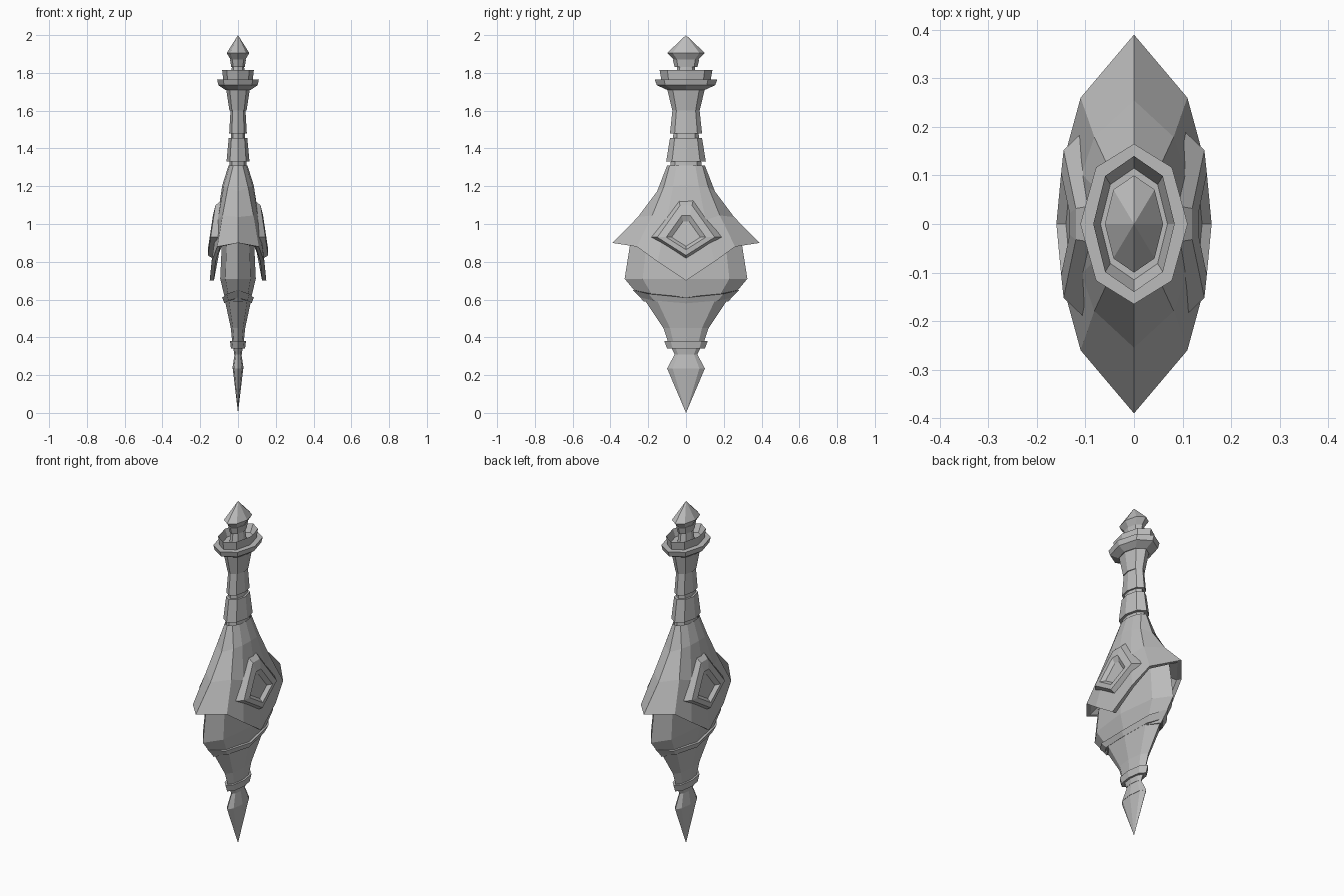
import bpy
import bmesh
from math import sin, cos, pi
from mathutils import Matrix, Vector

cube = bpy.data.objects.get("Cube")
if cube:
    bpy.data.objects.remove(cube)

stone = bpy.data.materials.new("plain grey")
stone.use_nodes = True
grey = (0.5, 0.5, 0.5, 1)
stone.diffuse_color = grey
stone.node_tree.nodes["Principled BSDF"].inputs["Base Color"].default_value = grey


def finish(name, bm):
    """Turn a bmesh into a named, flat-shaded object."""
    bmesh.ops.remove_doubles(bm, verts=bm.verts, dist=0.0005)
    bmesh.ops.recalc_face_normals(bm, faces=bm.faces)
    mesh = bpy.data.meshes.new(name)
    bm.to_mesh(mesh)
    bm.free()
    mesh.materials.append(stone)
    bpy.context.collection.objects.link(bpy.data.objects.new(name, mesh))


def frustum(name, bottom, top, lower, upper, flat, lift=0, hollow=0):
    """Eight-sided cone section, flattened in x; lift raises its y ends."""
    bm = bmesh.new()
    bmesh.ops.create_cone(bm, cap_ends=True, segments=8, radius1=lower,
                          radius2=upper, depth=top - bottom)
    if hollow:
        bm.normal_update()
        lid = max(bm.faces, key=lambda face: face.normal.z)
        bmesh.ops.inset_region(bm, faces=[lid], thickness=hollow)
        bmesh.ops.translate(bm, verts=lid.verts, vec=(0, 0, (bottom - top) * 0.8))
    for vert in bm.verts:
        vert.co.z += lift * (vert.co.y / max(lower, upper)) ** 2
    place = Matrix.Translation((0, 0, (bottom + top) / 2))
    bm.transform(place @ Matrix.Diagonal((flat, 1, 1, 1)))
    finish(name, bm)


def loft(name, rings):
    """Skin equal-length rings and close the last one."""
    bm = bmesh.new()
    rows = [[bm.verts.new(point) for point in ring] for ring in rings]
    for near, far in zip(rows, rows[1:]):
        for i in range(len(near)):
            bm.faces.new((near[i - 1], near[i], far[i], far[i - 1]))
    bm.faces.new(rows[-1])
    finish(name, bm)


def mirror_ring(quarter):
    """Complete a ring from its quarter, listed from the y tip to the x side."""
    half = quarter + [Vector((p.x, -p.y, p.z)) for p in reversed(quarter[:-1])]
    return half + [Vector((-p.x, p.y, p.z)) for p in reversed(half[1:-1])]


# Pointed finial on a pinched stem
frustum("finial_point", bottom=1.905, top=2, lower=0.1, upper=0, flat=0.6)
frustum("finial_base", bottom=1.86, top=1.905, lower=0.055, upper=0.1, flat=0.6)
frustum("finial_knop", bottom=1.83, top=1.87, lower=0.06, upper=0.07, flat=0.6)
frustum("finial_stem", bottom=1.74, top=1.84, lower=0.06, upper=0.045, flat=0.7)

# Stepped collar with a hollow top
frustum("collar_crown", bottom=1.76, top=1.815, lower=0.13, upper=0.14, flat=0.6,
        hollow=0.025)
frustum("collar_rim", bottom=1.735, top=1.765, lower=0.155, upper=0.165, flat=0.67)
frustum("collar_flare", bottom=1.71, top=1.735, lower=0.1, upper=0.155, flat=0.67)

# Neck segments around a thinner core
frustum("upper_neck", bottom=1.6, top=1.715, lower=0.072, upper=0.1, flat=0.63)
frustum("middle_neck", bottom=1.48, top=1.6, lower=0.085, upper=0.072, flat=0.55)
frustum("lower_neck", bottom=1.33, top=1.455, lower=0.105, upper=0.085, flat=0.58)
frustum("neck_core", bottom=1.28, top=1.5, lower=0.085, upper=0.065, flat=0.55)

# Bulging body, mostly under the hood
frustum("body", bottom=0.71, top=0.93, lower=0.325, upper=0.29, flat=0.29)
frustum("lower_body", bottom=0.59, top=0.71, lower=0.225, upper=0.325, flat=0.29)

# Waist band that rises toward its ends
frustum("waist_band", bottom=0.58, top=0.61, lower=0.24, upper=0.28, flat=0.3,
        lift=0.04)

# Tapering stem, lower band and spear tip
frustum("upper_stem", bottom=0.45, top=0.6, lower=0.12, upper=0.22, flat=0.32)
frustum("lower_stem", bottom=0.36, top=0.45, lower=0.09, upper=0.12, flat=0.32)
frustum("lower_band", bottom=0.34, top=0.38, lower=0.1, upper=0.115, flat=0.37)
frustum("spear_neck", bottom=0.31, top=0.35, lower=0.06, upper=0.08, flat=0.33)
frustum("spear_shoulder", bottom=0.235, top=0.31, lower=0.1, upper=0.06, flat=0.3)
frustum("spear_point", bottom=0, top=0.235, lower=0, upper=0.1, flat=0.28)

# Flared hood: an oval neck spreading to a pointed hem with hanging side flaps
hem = [Vector(p) for p in ((0, 0.39, 0.9), (0.11, 0.26, 0.88),
                           (0.14, 0.15, 0.8), (0.15, 0, 0.7))]
neck = [Vector((0.05 * sin(i * pi / 6), 0.1 * cos(i * pi / 6), 1.31))
        for i in range(len(hem))]


def hood_ring(spread):
    quarter = []
    for i, (start, end) in enumerate(zip(neck, hem)):
        step = end - start
        quarter.append(start + Vector((step.x * spread,
                                       step.y * spread ** 1.55,
                                       step.z * spread ** (1 + i / 5))))
    return mirror_ring(quarter)


lip = [Vector((p.x * 0.85, p.y * 0.92, p.z)) for p in hem]
lining = [Vector((p.x * 0.6, p.y * 0.65, 0.93)) for p in hem]
loft("hood", [hood_ring(i / 3) for i in range(4)]
     + [mirror_ring(lip), mirror_ring(lining)])


# Kite-shaped frame with a recessed teardrop on each side
def kite(side, size, depth):
    outline = ((0.04, 0.21), (0.19, 0), (0, -0.12), (-0.19, 0), (-0.04, 0.21))
    return [(side * (depth - 0.15 * rise * size), across * size, 0.93 + rise * size)
            for across, rise in outline]


for label, side in (("left_frame", 1), ("right_frame", -1)):
    loft(label, [kite(side, size=1, depth=0.105),
                 kite(side, size=0.8, depth=0.145),
                 kite(side, size=0.55, depth=0.15),
                 kite(side, size=0.4, depth=0.133)])
